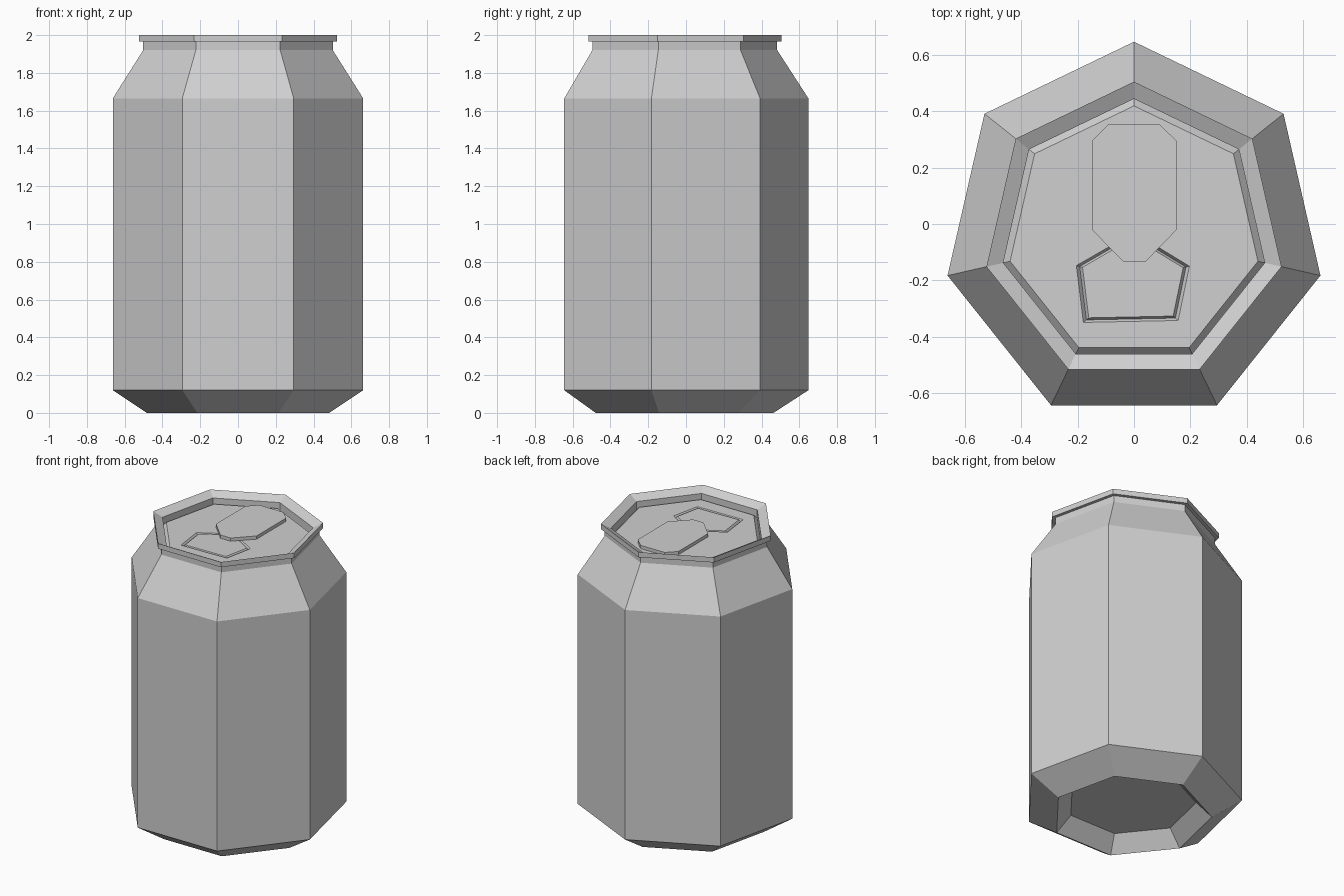
import bpy, bmesh, math

if "Cube" in bpy.data.objects:
    bpy.data.objects.remove(bpy.data.objects["Cube"])

SIDES = 7
CENTRE_Y = -0.032
LID_Z = 1.94

metal = bpy.data.materials.new("bare_metal")
metal.use_nodes = True
colour = (0.63, 0.63, 0.63, 1)
metal.diffuse_color = colour
metal.node_tree.nodes["Principled BSDF"].inputs["Base Color"].default_value = colour


def ring(bm, radius, z):
    """Heptagon of vertices with one corner towards the back."""
    verts = []
    for i in range(SIDES):
        a = math.pi / 2 + math.tau * i / SIDES
        verts.append(bm.verts.new((radius * math.cos(a),
                                   CENTRE_Y + radius * math.sin(a), z)))
    return verts


def outline(bm, points, z, scale=1.0, pivot=(0, 0)):
    """Flat polygon outline, scaled about a pivot."""
    return [bm.verts.new((pivot[0] + (x - pivot[0]) * scale,
                          pivot[1] + (y - pivot[1]) * scale, z)) for x, y in points]


def bridge(bm, a, b):
    """Quads between two rings of equal length."""
    n = len(a)
    for i in range(n):
        j = (i + 1) % n
        bm.faces.new((a[i], a[j], b[j], b[i]))


def finish(bm, name):
    mesh = bpy.data.meshes.new(name)
    bm.to_mesh(mesh)
    bm.free()
    mesh.materials.append(metal)
    obj = bpy.data.objects.new(name, mesh)
    bpy.context.collection.objects.link(obj)
    return obj


# Can body: hollow base, wall, shoulder, neck, rim and countersink
profile = [(0.40, 0.10), (0.495, 0.0), (0.68, 0.12), (0.68, 1.665),
           (0.515, 1.92), (0.515, 1.965), (0.538, 1.965), (0.538, 2.0),
           (0.477, 1.97), (0.477, 1.915), (0.452, LID_Z)]
bm = bmesh.new()
rings = [ring(bm, r, z) for r, z in profile]
for low, high in zip(rings, rings[1:]):
    bridge(bm, low, high)
bm.faces.new(list(reversed(rings[0])))
finish(bm, "can_body")

# Lid panel with the scored groove of the mouth
mouth = [(-0.205, -0.148), (-0.18, -0.35), (0.157, -0.343),
         (0.197, -0.15), (0.0, -0.03)]
pivot = (-0.005, -0.2)
bm = bmesh.new()
edge_ring = ring(bm, 0.452, LID_Z)
outer = outline(bm, mouth, LID_Z)
groove = outline(bm, mouth, LID_Z - 0.015, 0.94, pivot)
inner = outline(bm, mouth, LID_Z, 0.89, pivot)
borders = [bm.edges.new((loop[i - 1], loop[i]))
           for loop in (edge_ring, outer) for i in range(len(loop))]
bmesh.ops.triangle_fill(bm, use_beauty=True, use_dissolve=False, edges=borders)
bridge(bm, outer, groove)
bridge(bm, groove, inner)
bm.faces.new(inner)
bm.normal_update()
for face in bm.faces:
    if face.normal.z < 0:
        face.normal_flip()
finish(bm, "lid_panel")

# Pull tab
tab = [(-0.09, 0.355), (-0.15, 0.295), (-0.15, -0.02), (-0.037, -0.135),
       (0.04, -0.135), (0.152, -0.02), (0.152, 0.295), (0.09, 0.355)]
bm = bmesh.new()
bottom = outline(bm, tab, LID_Z + 0.002)
top = outline(bm, tab, LID_Z + 0.024)
bridge(bm, bottom, top)
bm.faces.new(top)
bm.faces.new(list(reversed(bottom)))
finish(bm, "pull_tab")
